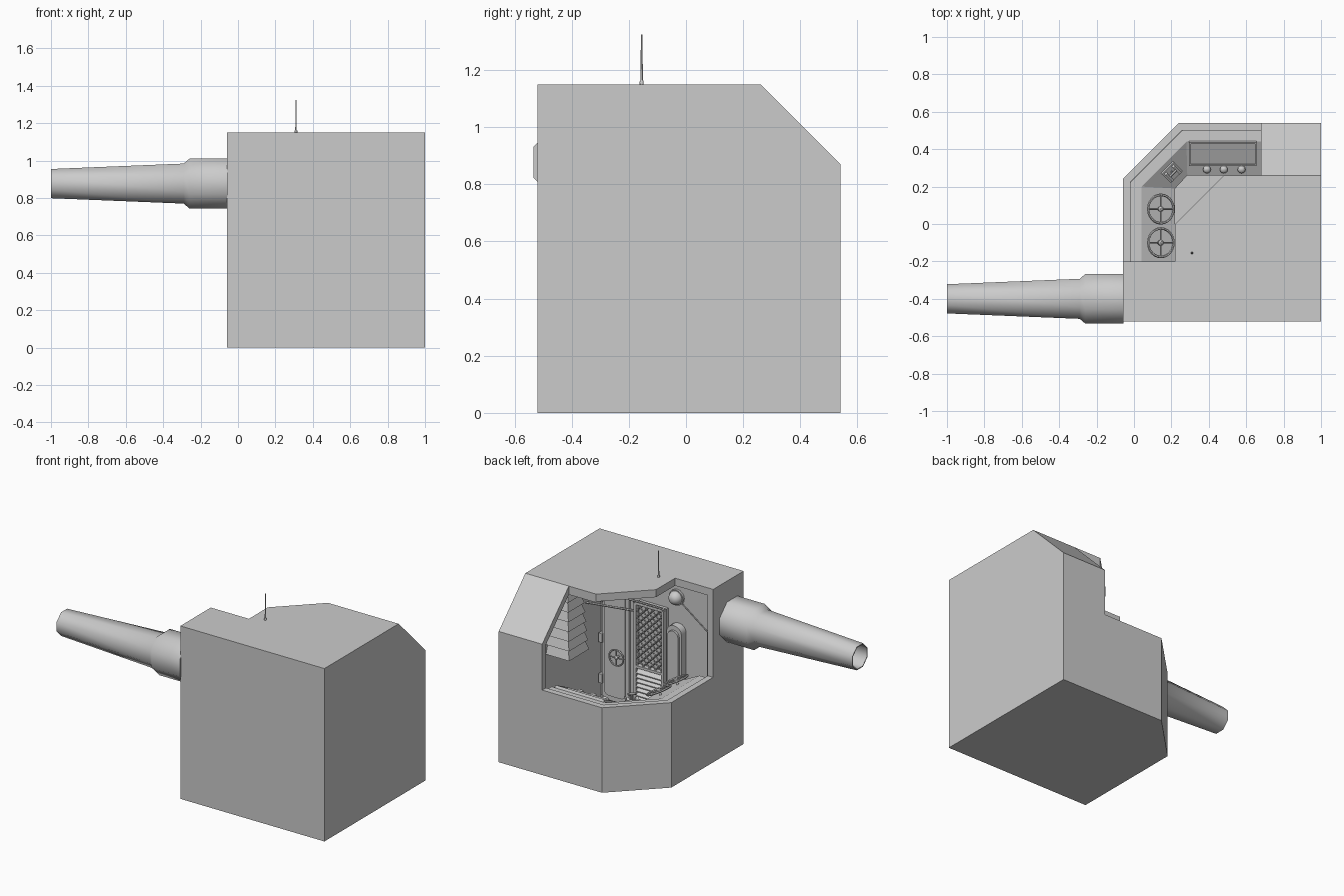
import bpy, bmesh, math
from mathutils import Matrix, Vector

if "Cube" in bpy.data.objects:
    bpy.data.objects.remove(bpy.data.objects["Cube"])

COS8 = math.cos(math.pi / 8)


def frame(loc, normal=(0, 0, 1), xdir=(1, 0, 0)):
    n, x = Vector(normal).normalized(), Vector(xdir)
    x = (x - n * x.dot(n)).normalized()
    m = Matrix((x, n.cross(x), n)).transposed().to_4x4()
    m.translation = loc
    return m


def finish(name, bm, angle=None):
    bmesh.ops.recalc_face_normals(bm, faces=bm.faces)
    me = bpy.data.meshes.new(name)
    bm.to_mesh(me)
    bm.free()
    if angle:
        me.polygons.foreach_set("use_smooth", [True] * len(me.polygons))
        me.set_sharp_from_angle(angle=math.radians(angle))
    ob = bpy.data.objects.new(name, me)
    bpy.context.collection.objects.link(ob)
    return ob


def box(bm, lo, hi, m=Matrix()):
    lo, hi = Vector(lo), Vector(hi)
    s = Matrix.Diagonal((*(hi - lo), 1))
    return bmesh.ops.create_cube(bm, size=1, matrix=m @ Matrix.Translation((lo + hi) / 2) @ s)


def prism(bm, pts, z0, z1, m=Matrix()):
    a = [bm.verts.new(m @ Vector((x, y, z0))) for x, y in pts]
    b = [bm.verts.new(m @ Vector((x, y, z1))) for x, y in pts]
    bm.faces.new(a)
    bm.faces.new(b)
    for i in range(len(a)):
        j = (i + 1) % len(a)
        bm.faces.new((a[i], a[j], b[j], b[i]))


def rounded(w, h, r, n=4):
    pts = []
    for k, (sx, sy) in enumerate(((1, 1), (-1, 1), (-1, -1), (1, -1))):
        for i in range(n + 1):
            t = math.pi / 2 * (k + i / n)
            pts.append((sx * (w / 2 - r) + r * math.cos(t), sy * (h / 2 - r) + r * math.sin(t)))
    return pts


def lathe(bm, prof, n, m=Matrix(), closed=False, phase=0.0):
    rings = []
    for r, z in prof:
        rings.append([bm.verts.new(m @ Vector((r * math.cos(t), r * math.sin(t), z)))
                      for t in (phase + 2 * math.pi * i / n for i in range(n))])
    pairs = list(zip(rings, rings[1:])) + ([(rings[-1], rings[0])] if closed else [])
    for a, b in pairs:
        for i in range(n):
            j = (i + 1) % n
            bm.faces.new((a[i], a[j], b[j], b[i]))
    if not closed:
        bm.faces.new(rings[0])
        bm.faces.new(rings[-1])


def rod(bm, a, b, r, n=6):
    a, b = Vector(a), Vector(b)
    d = b - a
    x = (1, 0, 0) if abs(d.normalized().x) < 0.9 else (0, 1, 0)
    lathe(bm, [(r, 0), (r, d.length)], n, frame(a, d, x))


def wheel(name, m, r, t):
    # rim, four spokes, hub and stem
    bm = bmesh.new()
    ring = [(r - t + t * math.cos(a), 0.03 + t * math.sin(a)) for a in (math.pi / 3 * i for i in range(6))]
    lathe(bm, ring, 24, m, closed=True)
    for k in range(4):
        a = k * math.pi / 2
        rod(bm, m @ Vector((0, 0, 0.03)), m @ Vector(((r - t) * math.cos(a), (r - t) * math.sin(a), 0.03)), t * 0.7)
    lathe(bm, [(t, 0), (t, 0.02), (t * 2.2, 0.024), (t * 2.2, 0.034), (t, 0.042)], 12, m)
    finish(name, bm, 40)


def room_block(name, inset, floor, top):
    # cube trimmed by the rear roof slope and the vertical corner cut
    bm = bmesh.new()
    i = inset
    box(bm, (-0.06 + i, -0.52 + i, floor), (1 - i, 0.54 - i, top))
    for co, n in (((0, 0.26, 1.15), (0, 1, 1)), ((-0.06, 0.24, 0), (-1, 1, 0))):
        n = Vector(n).normalized()
        g = bm.verts[:] + bm.edges[:] + bm.faces[:]
        res = bmesh.ops.bisect_plane(bm, geom=g, plane_co=Vector(co) - n * i, plane_no=n, clear_outer=True)
        bmesh.ops.holes_fill(bm, edges=[e for e in res["geom_cut"] if isinstance(e, bmesh.types.BMEdge)])
    return finish(name, bm)


# Hollow cabin shell with the open corner
shell = room_block("cabin_shell", 0, 0, 1.15)
hollow = room_block("hollow_cutter", 0.04, 0.04, 1.10)
bm = bmesh.new()
prism(bm, [(-.5, -.2), (.22, -.2), (.22, 0), (.48, .26), (.68, .26), (.68, 1), (-.5, 1)], 0.565, 2)
opening = finish("opening_cutter", bm)
bpy.context.view_layer.objects.active = shell
for c in (hollow, opening):
    md = shell.modifiers.new("cut", 'BOOLEAN')
    md.operation, md.object, md.solver = 'DIFFERENCE', c, 'EXACT'
    bpy.ops.object.modifier_apply(modifier=md.name)
    bpy.data.objects.remove(c)

# Octagonal gun barrel with collar and open bore
bm = bmesh.new()
prof = [(.133, .055), (.133, .26), (.107, .29), (.078, 1.0), (.072, 1.0), (.072, .3)]
lathe(bm, [(r / COS8, z) for r, z in prof], 8, frame((0, -.4, .877), (-1, 0, 0), (0, 1, 0)), phase=math.pi / 8)
finish("gun_barrel", bm, 50)

# Antenna
bm = bmesh.new()
lathe(bm, [(.007, 1.145), (.007, 1.16), (.004, 1.165), (.003, 1.325)], 8, Matrix.Translation((.31, -.155, 0)))
finish("antenna", bm, 40)

# Console wrapped along the low wall
outer = [(-.02, -.2), (-.02, .223), (.257, .5), (.68, .5)]
ledge = [(.04, -.2), (.04, .2), (.28, .44), (.68, .44)]
front = [(.22, -.2), (.22, .19), (.285, .26), (.68, .26)]
bm = bmesh.new()
rows = [[bm.verts.new((x, y, z)) for x, y in pts] for pts, z in
        ((outer, .55), (ledge, .55), (front, .46), (front, .04), (outer, .04))]
for k in range(5):
    a, b = rows[k], rows[(k + 1) % 5]
    for i in range(3):
        bm.faces.new((a[i], a[i + 1], b[i + 1], b[i]))
for e in (0, 3):
    bm.faces.new([r[e] for r in rows])
finish("console", bm)

# Hand wheels on the side console and on the door
for i, y in enumerate((.08, -.1)):
    wheel(f"control_wheel_{i}", frame((.13, y, .505), (.447, 0, .894), (1, 0, 0)), .083, .007)
wheel("door_wheel", frame((.80, -.44, .385), (0, 1, 0), (-1, 0, 0)), .058, .006)

# Rear console screen, bezel and knobs
bm = bmesh.new()
m = frame((.475, .38, .52), (0, -.447, .894))
box(bm, (-.18, -.07, -.01), (.18, .07, .008), m)
for s in (-1, 1):
    box(bm, (-.18, s * .066 - .005, .008), (.18, s * .066 + .005, .016), m)
    box(bm, (s * .176 - .005, -.06, .008), (s * .176 + .005, .06, .016), m)
finish("console_screen", bm)
bm = bmesh.new()
for x in (.39, .48, .575):
    lathe(bm, [(.02, 0), (.021, .012), (.016, .022), (.007, .026)], 12,
          frame((x, .295, .477), (0, -.447, .894)))
finish("console_knobs", bm, 40)

# Throttle box on the diagonal console
bm = bmesh.new()
m = frame((.2, .28, .511), (.4, -.4, .82), (1, 1, 0))
box(bm, (-.045, -.04, -.01), (.045, .04, .012), m)
for s in (-1, 1):
    box(bm, (s * .028 - .008, -.03, .012), (s * .028 + .008, .03, .03), m)
rod(bm, m @ Vector((0, 0, 0)), m @ Vector((0, .02, .05)), .006)
rod(bm, m @ Vector((-.025, .02, .05)), m @ Vector((.025, .02, .05)), .008)
finish("throttle_box", bm)


def on_wall(x, z):
    return frame((x, -.48, z), (0, 1, 0), (-1, 0, 0))


# Rounded door with frame and hinges
bm = bmesh.new()
m = on_wall(.835, .47)
prism(bm, rounded(.24, .84, .05), -.005, .012, m)
prism(bm, rounded(.20, .80, .04), .012, .03, m)
prism(bm, rounded(.15, .74, .03), .03, .038, m)
for z in (-.27, 0, .27):
    box(bm, (-.115, z - .03, .012), (-.09, z + .03, .042), m)
finish("door", bm)

# Locker with diamond mesh above and louvres below
bm = bmesh.new()
m = on_wall(.67, .12)
w, h = .205, .66
box(bm, (0, 0, 0), (w, h, .03), m)
for u in (0, w):
    box(bm, (u - .008, 0, .03), (u + .008, h, .062), m)
for v in (0, .24, h):
    box(bm, (0, v - .008, .03), (w, v + .008, .062), m)
for i in range(7):
    v = .025 + i * .03
    prism(bm, [(.03, v), (.06, v - .012), (.06, v - .006), (.03, v + .016)], .008, w - .008,
          m @ Matrix(((0, 0, 1, 0), (0, 1, 0, 0), (1, 0, 0, 0), (0, 0, 0, 1))))
mh = h - .24
for k in range(-9, 5):
    c = k * .045
    u0, u1 = max(0, c), min(w, c + mh)
    if u1 - u0 > .01:
        for f in (lambda u: u, lambda u: w - u):
            rod(bm, m @ Vector((f(u0), .24 + u0 - c, .052)), m @ Vector((f(u1), .24 + u1 - c, .052)), .004, 4)
rod(bm, m @ Vector((-.04, h + .02, .07)), m @ Vector((w, h + .02, .07)), .006)
finish("mesh_locker", bm)

# Rounded wall cabinet
bm = bmesh.new()
prism(bm, rounded(.11, .42, .05), -.005, .05, on_wall(.39, .49))
prism(bm, rounded(.08, .36, .038), .05, .065, on_wall(.39, .49))
finish("wall_cabinet", bm, 30)

# Wall lamp and its cable
bm = bmesh.new()
dome = [(.045 * math.cos(a), .015 + .045 * math.sin(a)) for a in (math.pi / 12 * i for i in range(6))]
lathe(bm, [(.052, -.005), (.052, .015)] + dome, 16, on_wall(.4, .87))
finish("wall_lamp", bm, 40)
bm = bmesh.new()
path = [(.38, -.475, .85), (.175, -.475, .7), (.175, -.475, .3)]
for a, b in zip(path, path[1:]):
    rod(bm, a, b, .004)
rod(bm, (.965, -.32, .745), (.7, -.45, .71), .007)
finish("cables", bm)

# Stepped vent unit on the side wall
bm = bmesh.new()
for i in range(7):
    z, s = .56 + i * .062, .004 * i
    x0, y0, y1 = .79 + s, -.11 + s, .10 - s
    r = bmesh.ops.create_cube(bm, size=1)["verts"]
    for v in r:
        top = v.co.z > 0
        t = .018 if top else 0
        v.co = (.965 if v.co.x > 0 else x0 + t, (y1 - t) if v.co.y > 0 else (y0 + t), z + (.062 if top else 0))
finish("vent_unit", bm)
